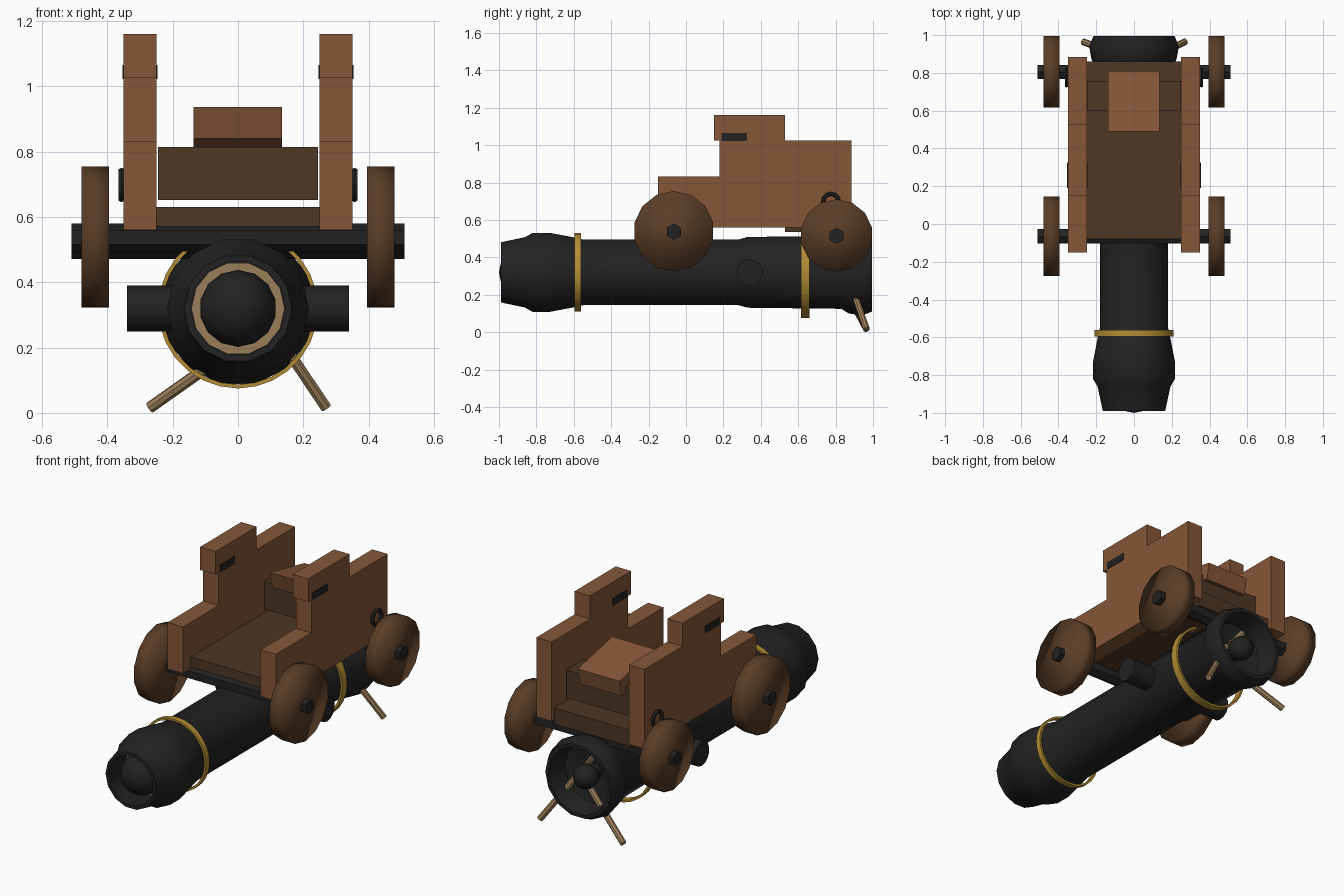
import bpy, bmesh, math
from mathutils import Vector, Matrix

if "Cube" in bpy.data.objects:
    bpy.data.objects.remove(bpy.data.objects["Cube"])


def mat(name, r, g, b):
    m = bpy.data.materials.new(name)
    m.diffuse_color = (r, g, b, 1)
    m.use_nodes = True
    m.node_tree.nodes["Principled BSDF"].inputs["Base Color"].default_value = m.diffuse_color
    return m


WOOD = mat("reddish wood", 0.235, 0.095, 0.04)
DARK = mat("dark floor wood", 0.075, 0.038, 0.018)
WHEEL = mat("wheel wood", 0.105, 0.048, 0.02)
IRON = mat("black iron", 0.016, 0.016, 0.017)
GOLD = mat("brass", 0.46, 0.27, 0.035)
ROPE = mat("tan rope", 0.33, 0.21, 0.10)
AXIS_Z = 0.32  # height of the barrel axis


def finish(name, bm, material, smooth=None):
    bmesh.ops.recalc_face_normals(bm, faces=bm.faces)
    me = bpy.data.meshes.new(name)
    bm.to_mesh(me)
    bm.free()
    me.materials.append(material)
    if smooth:
        for p in me.polygons:
            p.use_smooth = True
        me.set_sharp_from_angle(angle=math.radians(smooth))
    ob = bpy.data.objects.new(name, me)
    bpy.context.collection.objects.link(ob)
    return ob


def box(name, x, y, z, material):
    bm = bmesh.new()
    bmesh.ops.create_cube(bm, size=1)
    for v in bm.verts:
        v.co = [r[0] + (c + 0.5) * (r[1] - r[0]) for c, r in zip(v.co, (x, y, z))]
    return finish(name, bm, material)


def prism(name, outline, x0, x1, material):
    """Extrude a (y, z) outline along x."""
    bm = bmesh.new()
    f = bm.faces.new([bm.verts.new((x0, y, z)) for y, z in outline])
    ext = bmesh.ops.extrude_face_region(bm, geom=[f])["geom"]
    bmesh.ops.translate(bm, vec=(x1 - x0, 0, 0),
                        verts=[g for g in ext if isinstance(g, bmesh.types.BMVert)])
    return finish(name, bm, material)


def rod(name, a, b, r, n, material, smooth=40, spin=0.0):
    a, b = Vector(a), Vector(b)
    bm = bmesh.new()
    bmesh.ops.create_cone(bm, cap_ends=True, segments=n, radius1=r, radius2=r, depth=(b - a).length)
    rot = (b - a).to_track_quat('Z', 'Y').to_matrix().to_4x4()
    bm.transform(Matrix.Translation((a + b) / 2) @ rot @ Matrix.Rotation(spin, 4, 'Z'))
    return finish(name, bm, material, smooth)


def lathe(name, profile, n, material, closed=False, smooth=35):
    """Turn a (y, radius) profile around the barrel axis."""
    bm = bmesh.new()
    rings = []
    for y, r in profile:
        if r == 0:
            rings.append([bm.verts.new((0, y, AXIS_Z))] * n)
        else:
            rings.append([bm.verts.new((r * math.cos(2 * math.pi * i / n), y,
                                        AXIS_Z + r * math.sin(2 * math.pi * i / n)))
                          for i in range(n)])
    pairs = list(zip(rings, rings[1:])) + ([(rings[-1], rings[0])] if closed else [])
    for p, q in pairs:
        for i in range(n):
            j = (i + 1) % n
            bm.faces.new(list(dict.fromkeys((p[i], p[j], q[j], q[i]))))
    return finish(name, bm, material, smooth)


def ball(name, loc, r, material):
    bm = bmesh.new()
    bmesh.ops.create_uvsphere(bm, u_segments=14, v_segments=8, radius=r)
    bm.transform(Matrix.Translation(loc) @ Matrix.Rotation(math.pi / 2, 4, 'X'))
    return finish(name, bm, material, 60)


# Barrel: bore, muzzle swell, stepped tube and hollow breech cup
lathe("barrel", [(-0.70, 0), (-0.70, 0.145), (-0.99, 0.145), (-0.99, 0.165), (-0.86, 0.193),
                 (-0.82, 0.217), (-0.73, 0.217), (-0.57, 0.186), (-0.55, 0.18), (0.28, 0.18),
                 (0.33, 0.194), (0.83, 0.2), (0.87, 0.225), (0.94, 0.237), (0.995, 0.215),
                 (0.995, 0.195), (0.87, 0.175), (0.84, 0.07), (0.84, 0)], 14, IRON)
ball("cannonball", (0, -0.882, AXIS_Z), 0.118, IRON)
lathe("muzzle_wad", [(-0.84, 0), (-0.84, 0.143), (-0.80, 0.143), (-0.80, 0)], 14, ROPE)
ball("breech_knob", (0, 0.925, AXIS_Z), 0.07, IRON)
rod("knob_neck", (0, 0.83, AXIS_Z), (0, 0.9, AXIS_Z), 0.045, 10, IRON)
rod("trunnions", (-0.34, 0.34, AXIS_Z), (0.34, 0.34, AXIS_Z), 0.07, 14, IRON)

# Brass bands standing off the barrel
for nm, y0, y1, r in (("front_band", -0.595, -0.562, 0.21), ("rear_band", 0.615, 0.66, 0.245)):
    lathe(nm, [(y0, r - 0.012), (y0, r), (y1, r), (y1, r - 0.012)], 28, GOLD, closed=True)

# Rope ends hanging from the breech knob
rod("rope_right", (0.045, 0.85, 0.35), (0.27, 0.965, 0.016), 0.018, 8, ROPE)
rod("rope_left", (0.04, 0.85, 0.235), (-0.27, 0.965, 0.016), 0.018, 8, ROPE)
rod("rope_top", (0.03, 0.87, 0.36), (-0.04, 0.89, 0.45), 0.018, 8, ROPE)

# Carriage cheeks with iron straps and ring bolts, mirrored left and right
CHEEK = [(-0.15, 0.56), (-0.15, 0.833), (0.178, 0.833), (0.178, 1.025), (0.15, 1.025),
         (0.15, 1.16), (0.53, 1.16), (0.53, 1.025), (0.885, 1.025), (0.885, 0.56)]
for side, s in (("right", 1), ("left", -1)):
    prism(side + "_cheek", CHEEK, s * 0.25, s * 0.35, WOOD)
    box(side + "_strap", sorted((s * 0.246, s * 0.354)), (0.19, 0.325), (1.023, 1.066), IRON)
    bpy.ops.mesh.primitive_torus_add(location=(s * 0.357, 0.775, 0.698), rotation=(0, math.pi / 2, 0),
                                     major_segments=12, minor_segments=6,
                                     major_radius=0.042, minor_radius=0.011)
    ring = bpy.context.object
    ring.name = side + "_ring_bolt"
    ring.data.materials.append(IRON)
    # Wheels
    for nm, y, z, r in (("front", -0.065, 0.54, 0.215), ("rear", 0.805, 0.517, 0.194)):
        rod(f"{nm}_{side}_wheel", (s * 0.395, y, z), (s * 0.48, y, z), r, 14, WHEEL, 100)

# Hexagonal axles, points up
for nm, y, z in (("front_axle", -0.065, 0.537), ("rear_axle", 0.805, 0.515)):
    bm = bmesh.new()
    f = bm.faces.new([bm.verts.new((-0.51, y + 0.043 * math.sin(k * math.pi / 3),
                                    z + 0.043 * math.cos(k * math.pi / 3))) for k in range(6)])
    ext = bmesh.ops.extrude_face_region(bm, geom=[f])["geom"]
    bmesh.ops.translate(bm, vec=(1.02, 0, 0),
                        verts=[g for g in ext if isinstance(g, bmesh.types.BMVert)])
    finish(nm, bm, IRON)

# Floor, rear plate, cross block and tilted wedge
box("floor", (-0.25, 0.25), (-0.08, 0.86), (0.57, 0.63), DARK)
box("rear_under_plate", (-0.25, 0.25), (0.53, 0.86), (0.535, 0.57), DARK)
box("cross_block", (-0.245, 0.245), (0.597, 0.757), (0.652, 0.815), DARK)
prism("wedge", [(0.515, 0.84), (0.49, 0.915), (0.51, 0.94), (0.81, 0.87), (0.79, 0.775)][0:1]
      + [(0.49, 0.937), (0.81, 0.87), (0.79, 0.775)], -0.137, 0.135, WOOD)
